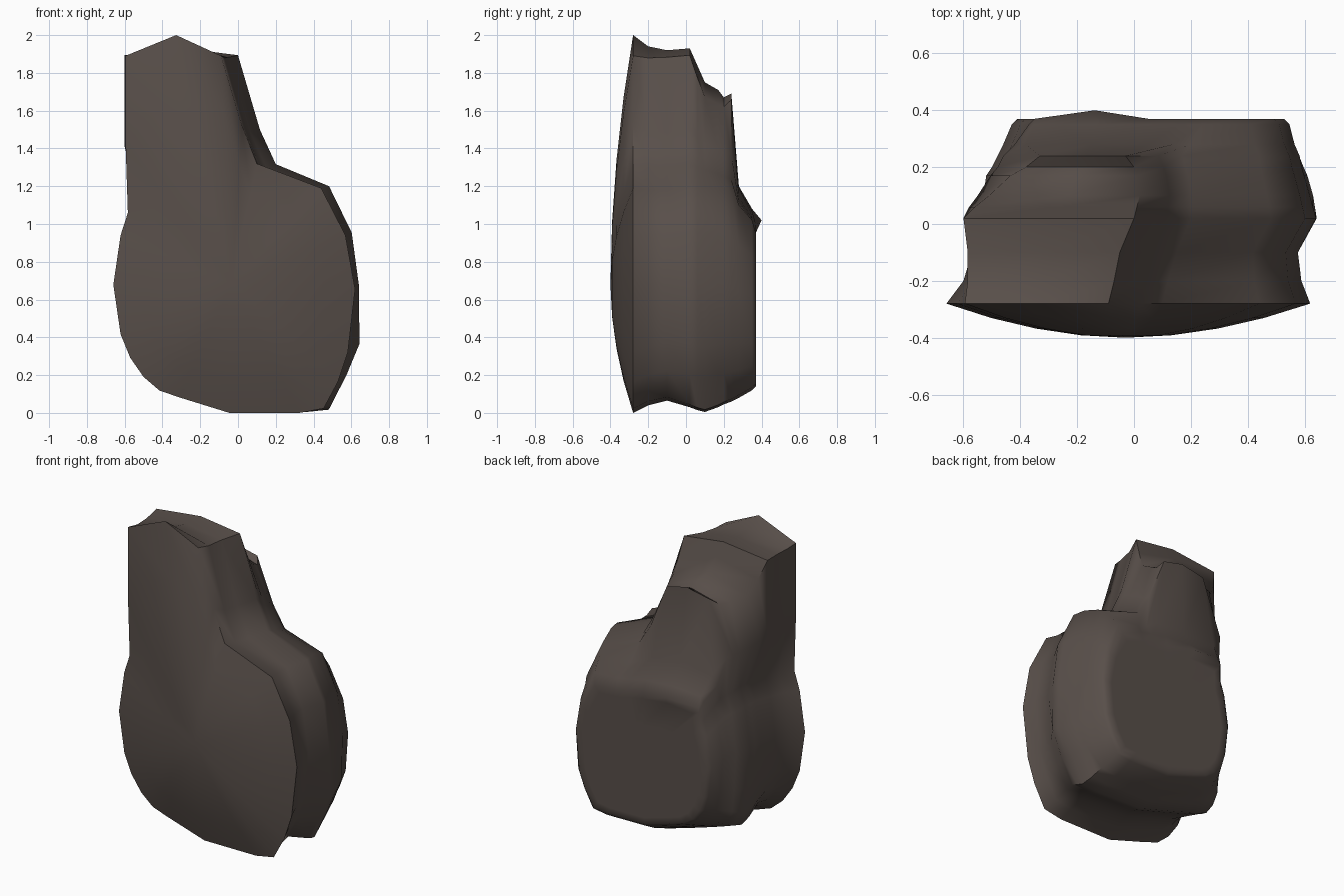
import bpy, bmesh, math

if "Cube" in bpy.data.objects:
    bpy.data.objects.remove(bpy.data.objects["Cube"])

# Rounded lower outline as fractions of (width, height), right shoulder clockwise to left waist
BODY = [(.86, 1), (.96, .79), (1, .55), (.97, .27), (.93, .14), (.87, .02), (.77, 0), (.48, 0),
        (.27, .07), (.19, .10), (.125, .16), (.07, .245), (.03, .35), (0, .57), (.03, .79), (.06, .89)]
# Squarer lower outline used behind the front plate
BLOCK = [(.86, 1), (.96, .79), (.99, .55), (1, .29), (.94, .15), (.87, .01), (.77, 0), (.48, .01),
         (.27, .07), (.14, .11), (.05, .14), (.02, .22), (.01, .35), (0, .57), (.03, .79), (.06, .89)]

# Depth sections: y, body left, right, bottom, shoulder, neck left, neck right, neck base,
# top, corner height, left corner inset, blockiness
SECTIONS = [
    (-.28, -.66, .62, 0, 1.19, -.595, -.09, .10, 2.00, .865, 0, 0),
    (-.20, -.60, .59, .04, 1.18, -.585, -.07, .12, 1.94, .92, 0, .1),
    (-.10, -.57, .58, .065, 1.18, -.585, -.05, .15, 1.92, .95, 0, .3),
    (.02, -.55, .65, .03, 1.20, -.60, 0, .20, 1.93, .95, 0, .8),
    (.06, -.54, .64, .015, 1.20, -.58, .01, .20, 1.84, .90, .02, .9),
    (.10, -.53, .63, .005, 1.20, -.55, .02, .20, 1.75, .86, .04, 1),
    (.17, -.52, .61, .03, 1.18, -.505, .01, .19, 1.71, .86, .07, 1),
    (.20, -.50, .60, .045, 1.17, -.48, .0, .18, 1.67, .90, .10, .9),
    (.24, -.48, .59, .06, 1.15, -.46, -.03, .17, 1.69, .94, .13, .7),
    (.28, -.46, .57, .08, 1.10, -.42, .05, .20, 1.20, .90, .04, .5),
    (.35, -.43, .55, .12, 1.02, -.37, .05, .24, 1.08, .80, .02, .3),
    (.37, -.41, .53, .14, .95, -.35, .05, .24, 1.02, .70, 0, .2),
]


def outline(y, bl, br, bot, sh, nl, nr, nb, top, flat, inset, block):
    h = top - sh
    pts = [(nl + inset + .53 * (nr - nl - inset), top), (nr, sh + flat * h),
           (nr + .58 * (nb - nr), sh + .41 * h), (nb, sh + .16 * h)]
    for (u0, v0), (u1, v1) in zip(BODY, BLOCK):
        u, v = u0 + block * (u1 - u0), v0 + block * (v1 - v0)
        pts.append((bl + u * (br - bl), bot + v * (sh - bot)))
    pts += [(nl, sh + .285 * h), (nl + inset, sh + flat * h)]
    return [(x, y, z) for x, z in pts]


bm = bmesh.new()


def bridge(a, b):
    n = len(a)
    for i in range(n):
        j = (i + 1) % n
        bm.faces.new((a[i], a[j], b[j], b[i]))


def cap(rim, centre, scales, depth):
    """Close a rim with shrinking rings; depth(s) gives y at each scale."""
    base, prev = [v.co.copy() for v in rim], rim
    for s in scales:
        ring = [bm.verts.new((centre[0] + s * (c.x - centre[0]), depth(s),
                              centre[1] + s * (c.z - centre[1]))) for c in base]
        bridge(prev, ring)
        prev = ring
    hub = bm.verts.new((centre[0], depth(0), centre[1]))
    for i in range(len(prev)):
        bm.faces.new((prev[i], prev[(i + 1) % len(prev)], hub))


# Side walls lofted through the depth sections
rings = [[bm.verts.new(p) for p in outline(*s)] for s in SECTIONS]
for a, b in zip(rings, rings[1:]):
    bridge(a, b)

# Domed front face
cap(rings[0], (-.03, .68), (.75, .5, .25), lambda s: -.40 + .12 * s ** 1.9)

# Flat back face with a slightly raised upper lip
cap(rings[-1], (.06, .55), (.9, .5), lambda s: .37)
rings[-1][0].co.y = .40

bmesh.ops.recalc_face_normals(bm, faces=bm.faces)
mesh = bpy.data.meshes.new("rock_body")
bm.to_mesh(mesh)
bm.free()
rock = bpy.data.objects.new("rock_body", mesh)
bpy.context.collection.objects.link(rock)

# Dark brown stone
mat = bpy.data.materials.new("dark_stone")
mat.diffuse_color = (.098, .078, .068, 1)
mat.use_nodes = True
mat.node_tree.nodes["Principled BSDF"].inputs["Base Color"].default_value = mat.diffuse_color
mesh.materials.append(mat)

bpy.context.view_layer.objects.active = rock
rock.select_set(True)
bpy.ops.object.shade_smooth_by_angle(angle=math.radians(50))
